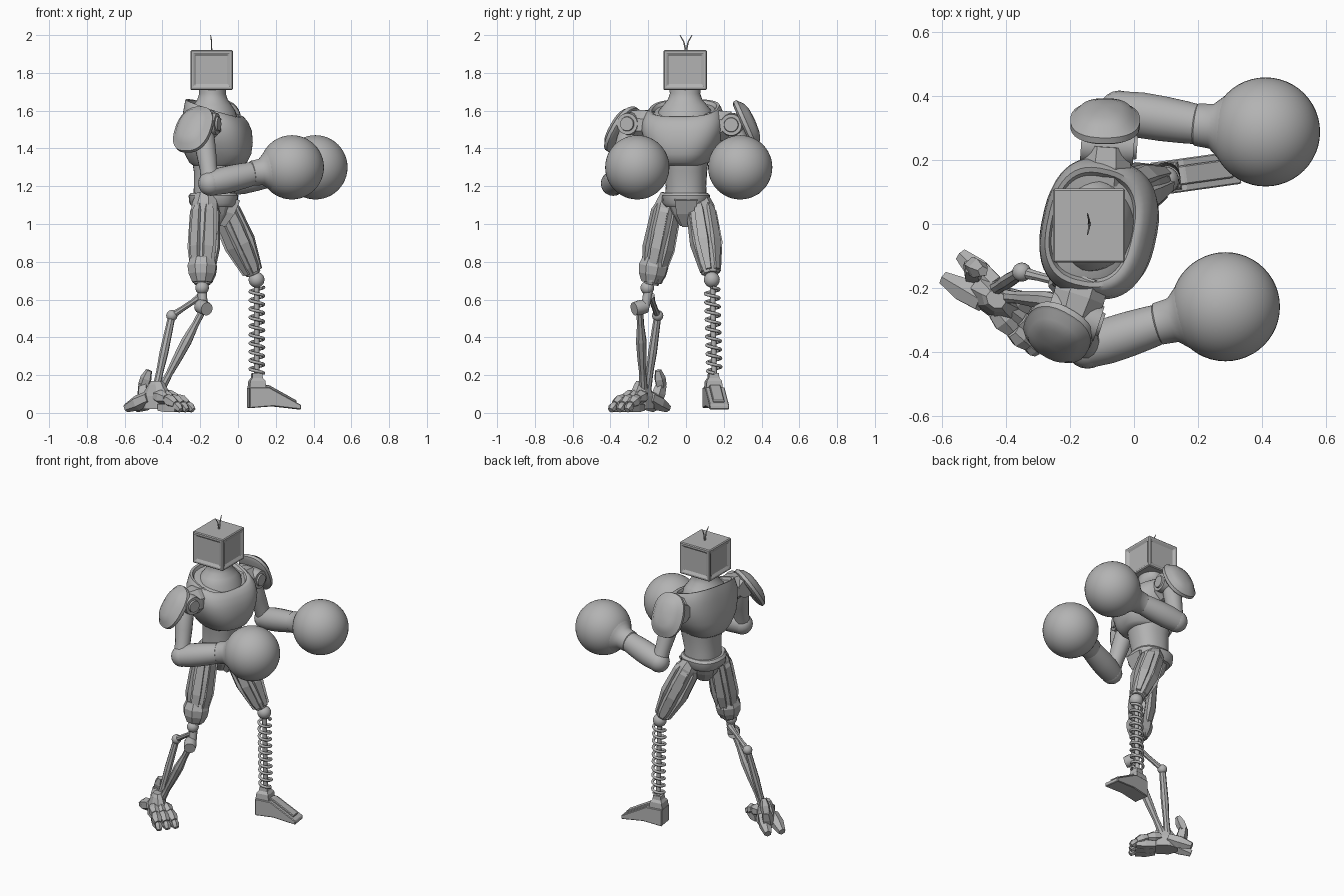
import bpy, bmesh
from math import sin, cos, pi, radians
from mathutils import Matrix, Vector

cube = bpy.data.objects.get("Cube")
if cube:
    bpy.data.objects.remove(cube, do_unlink=True)

grey = bpy.data.materials.new("plain grey")
grey.use_nodes = True
grey.diffuse_color = (0.45, 0.45, 0.45, 1)
grey.node_tree.nodes["Principled BSDF"].inputs["Base Color"].default_value = (0.45, 0.45, 0.45, 1)


def finish(name, bm, smooth=True, bevel=0):
    """Turn a bmesh into an object, keeping sharp edges sharp."""
    bmesh.ops.recalc_face_normals(bm, faces=bm.faces)
    for f in bm.faces:
        f.smooth = smooth
    for e in bm.edges:
        e.smooth = e.calc_face_angle(0) < radians(38)
    mesh = bpy.data.meshes.new(name)
    bm.to_mesh(mesh)
    bm.free()
    mesh.materials.append(grey)
    ob = bpy.data.objects.new(name, mesh)
    bpy.context.collection.objects.link(ob)
    if bevel:
        mod = ob.modifiers.new("bevel", "BEVEL")
        mod.width = bevel
    return ob


def loft(name, stations, n=32, mat=Matrix(), power=2, smooth=True, tilt=0):
    """Skin rings (z, rx, ry, x offset, tilt) into a closed body."""
    bm = bmesh.new()
    rings = []
    grow = 1 / cos(pi / n)
    for s in stations:
        z, rx, ry, ox, tilt = (list(s) + [0, 0])[:5]
        ring = []
        for i in range(n):
            a = 2 * pi * (i + 0.5) / n
            c, d = cos(a), sin(a)
            x = rx * grow * abs(c) ** (2 / power) * (1 if c > 0 else -1)
            y = ry * grow * abs(d) ** (2 / power) * (1 if d > 0 else -1)
            ring.append(bm.verts.new(mat @ Vector((x + ox, y, z - tilt * x))))
        rings.append(ring)
    for lo, hi in zip(rings, rings[1:]):
        for i in range(n):
            j = (i + 1) % n
            bm.faces.new((lo[i], lo[j], hi[j], hi[i]))
    bm.faces.new(rings[0])
    bm.faces.new(rings[-1])
    return finish(name, bm, smooth)


def frame(p, q):
    p, q = Vector(p), Vector(q)
    return Matrix.Translation(p) @ (q - p).to_track_quat('Z', 'Y').to_matrix().to_4x4(), (q - p).length


def limb(name, p, q, radii, n=20, smooth=True, flat=1):
    """Round or faceted body from p to q with radii at even steps."""
    m, length = frame(p, q)
    k = len(radii) - 1
    return loft(name, [(length * i / k, r, r * flat) for i, r in enumerate(radii)], n, m, smooth=smooth)


def ball(name, p, r, seg=32):
    bm = bmesh.new()
    bmesh.ops.create_uvsphere(bm, u_segments=seg, v_segments=seg // 2, radius=r,
                              matrix=Matrix.Translation(p))
    return finish(name, bm)


def prism(name, outline, half, mat):
    """Side outline in x and z, extruded across y."""
    bm = bmesh.new()
    sides = [[bm.verts.new(mat @ Vector((x, s * half, z))) for x, z in outline] for s in (-1, 1)]
    for side in sides:
        bm.faces.new(side)
    for i in range(len(outline)):
        j = (i + 1) % len(outline)
        bm.faces.new((sides[0][i], sides[0][j], sides[1][j], sides[1][i]))
    return finish(name, bm, False, 0.004)


def turned(x, y, z, yaw):
    return Matrix.Translation((x, y, z)) @ Matrix.Rotation(radians(yaw), 4, 'Z')


# head: boxy casing with framed, recessed panels on its sides
bm = bmesh.new()
bmesh.ops.create_cube(bm, matrix=Matrix.Translation((-0.14, -0.005, 1.815)) @ Matrix.Diagonal((0.225, 0.23, 0.21, 1)))
bm.normal_update()
sides = [f for f in bm.faces if abs(f.normal.z) < 0.5]
bmesh.ops.inset_individual(bm, faces=sides, thickness=0.03, depth=0)
bmesh.ops.inset_individual(bm, faces=sides, thickness=0.006, depth=-0.01)
finish("head", bm, False, 0.01)
for s in (-1, 1):
    limb("antenna_base", (-0.14, 0, 1.91), (-0.14, s * 0.012, 1.965), [0.004, 0.003], 6)
    limb("antenna_tip", (-0.14, s * 0.012, 1.965), (-0.145, s * 0.032, 2.0), [0.003, 0.002], 6)

# neck, chest with sloping neckline, waist, belt
loft("neck", [(1.53, .14, .15), (1.6, .12, .14), (1.63, .1, .115), (1.66, .08, .09),
              (1.69, .07, .08), (1.73, .072, .085)], 32, turned(-0.135, -0.005, 0, -6))
loft("chest", [(1.31, .125, .115, .02), (1.325, .15, .13, .025), (1.37, .172, .165, .025),
               (1.43, .18, .2, .022), (1.5, .176, .218, .02, .05), (1.56, .165, .215, .012, .15),
               (1.6, .15, .197, .005, .25), (1.615, .14, .185, 0, .33), (1.612, .128, .17, 0, .35),
               (1.595, .122, .16, 0, .35), (1.6, .1, .13, 0, .3)],
     48, turned(-0.13, -0.01, 0, -12), power=2.6)
loft("waist", [(1.12, .11, .11), (1.2, .108, .106), (1.28, .118, .112, .01), (1.35, .13, .12, .01)],
     32, turned(-0.125, 0, 0, -6), power=2.3)
loft("belt", [(1.09, .11, .105), (1.11, .126, .122), (1.15, .13, .126), (1.165, .118, .113)],
     24, turned(-0.13, 0, 0, -4), power=2.5)
loft("pelvis", [(0.99, .04, .03), (1.05, .085, .07), (1.12, .11, .105)], 10, turned(-0.13, 0, 0, 0), smooth=False)
limb("pelvis_plate", (-0.04, 0, 1.14), (-0.085, 0, 0.99), [0.06, 0.05, 0.02], 4, False, 0.9)


def arm(side, shoulder, elbow, wrist, fist, pad, pad_yaw, pad_roll, yaw):
    shoulder, elbow, wrist, fist = map(Vector, (shoulder, elbow, wrist, fist))
    s = 1 if side == "left" else -1
    # joint: hub lying fore and aft, block to the chest
    fore = turned(0, 0, 0, yaw) @ Vector((1, 0, 0))
    limb(side + "_shoulder_hub", shoulder - fore * 0.08, shoulder + fore * 0.085, [0.058, 0.062, 0.062, 0.056], 20)
    limb(side + "_shoulder_cap", shoulder + fore * 0.08, shoulder + fore * 0.095, [0.04, 0.036], 20)
    inner = shoulder - turned(0, 0, 0, yaw) @ Vector((0, s * 0.12, 0.01))
    limb(side + "_shoulder_block", inner, shoulder, [0.075, 0.08, 0.07], 8, False)
    # armour pad: shallow dome leaning in at the top
    m = (turned(*pad, pad_yaw) @ Matrix.Rotation(radians(s * pad_roll), 4, 'X')
         @ Matrix.Rotation(radians(-s * 90), 4, 'X'))
    loft(side + "_shoulder_pad", [(-.03, .095, .12), (-.02, .108, .138), (.0, .108, .138), (.004, .1, .13),
                                  (.025, .082, .108), (.04, .05, .07), (.045, .01, .015)], 28, m, 2.4)
    # arm and boxing glove
    limb(side + "_upper_arm", shoulder, elbow, [0.048, 0.055, 0.052, 0.046, 0.05], 16)
    ball(side + "_elbow", elbow, 0.066, 20)
    limb(side + "_forearm", elbow, wrist, [0.064, 0.071, 0.07, 0.066, 0.06], 20)
    m, length = frame(wrist, fist)
    loft(side + "_glove_cuff", [(-.03, .06, .06), (-.025, .066, .066), (length - .17, .07, .07),
                                (length - .145, .092, .092), (length - .11, .127, .127),
                                (length - .06, .157, .157)], 32, m)
    ball(side + "_glove", fist, 0.17, 48)


arm("right", (-0.19, -0.285, 1.53), (-0.145, -0.385, 1.215), (0.1, -0.305, 1.272), (0.285, -0.258, 1.3),
    (-0.24, -0.345, 1.505), -30, 32, -18)
arm("left", (-0.085, 0.245, 1.525), (-0.045, 0.35, 1.215), (0.22, 0.307, 1.272), (0.41, 0.287, 1.3),
    (-0.09, 0.325, 1.53), 0, 24, -4)


def thigh(side, hip, knee):
    """Faceted thigh with raised strips along it."""
    m, length = frame(hip, knee)
    loft(side + "_thigh", [(length * t, r, r * 0.9) for t, r in
                           ((0, .05), (.12, .068), (.4, .074), (.7, .068), (.9, .056), (1, .04))],
         8, m, smooth=False)
    for k in range(6):
        place = m @ Matrix.Rotation(k * pi / 3, 4, 'Z') @ Matrix.Translation((0.062, 0, 0))
        loft(side + "_thigh_panel", [(length * t, r * 0.7, r, o) for t, r, o in
                                     ((.1, .012, -.012), (.2, .022, 0), (.6, .026, .002), (.97, .014, -.018))],
             4, place, smooth=False)


thigh("right", (-0.17, -0.085, 1.16), (-0.19, -0.185, 0.68))
limb("right_knee_guard", (-0.188, -0.165, 0.82), (-0.19, -0.185, 0.69), [0.062, 0.076, 0.07, 0.05], 8, False)
thigh("left", (-0.1, 0.07, 1.14), (0.082, 0.132, 0.735))

# left shin: ball knee, spring around a rod
ball("left_knee", (0.098, 0.137, 0.705), 0.042, 24)
limb("spring_rod", (0.098, 0.14, 0.69), (0.1, 0.15, 0.17), [0.014, 0.014], 12)
curve = bpy.data.curves.new("spring", 'CURVE')
curve.dimensions = '3D'
curve.bevel_depth = 0.0085
curve.bevel_resolution = 2
turns, steps = 10, 20
path = curve.splines.new('POLY')
path.points.add(turns * steps)
for i, pt in enumerate(path.points):
    t, a = i / (turns * steps), 2 * pi * i / steps
    pt.co = (0.1 + 0.036 * cos(a), 0.138 + 0.012 * t + 0.036 * sin(a), 0.665 - 0.455 * t, 1)
coil = bpy.data.objects.new("spring_path", curve)
bpy.context.collection.objects.link(coil)
mesh = bpy.data.meshes.new_from_object(coil.evaluated_get(bpy.context.evaluated_depsgraph_get()))
bpy.data.objects.remove(coil, do_unlink=True)
mesh.materials.clear()
mesh.materials.append(grey)
mesh.shade_smooth()
bpy.context.collection.objects.link(bpy.data.objects.new("left_spring", mesh))

# left foot: wedge with a raised instep plate
m = turned(0.1, 0.145, 0, 8)
prism("left_foot", [(-.045, .135), (-.045, .025), (.08, .035), (.23, .018), (.23, .042), (.06, .135)], 0.052, m)
prism("left_instep", [(-.02, .13), (.06, .148), (.21, .065), (.2, .04)], 0.03, m)
loft("left_ankle", [(.12, .045, .045), (.17, .04, .04), (.185, .028, .028), (.21, .026, .026)], 4, m, smooth=False)

# right shin: ball knee, hinge and two slim struts
ball("right_knee", (-0.19, -0.205, 0.662), 0.036, 24)
limb("knee_stem", (-0.19, -0.2, 0.65), (-0.185, -0.215, 0.56), [0.025, 0.022], 10)
limb("knee_hinge", (-0.2, -0.215, 0.565), (-0.165, -0.275, 0.55), [0.036, 0.038, 0.034], 16)
limb("knee_link", (-0.19, -0.19, 0.62), (-0.35, -0.15, 0.515), [0.022, 0.014, 0.014, 0.018], 8)
ball("strut_joint", (-0.35, -0.15, 0.515), 0.03, 16)
limb("front_strut", (-0.18, -0.245, 0.555), (-0.41, -0.225, 0.12), [0.018, 0.018, 0.027, 0.024, 0.018, 0.022], 8, False)
limb("rear_strut", (-0.35, -0.15, 0.515), (-0.435, -0.205, 0.12), [0.018, 0.02, 0.022, 0.018, 0.02], 8, False)

# right foot: faceted ankle, jointed toes and heel spurs
m = turned(-0.43, -0.235, 0, -37)
loft("right_ankle", [(.02, .085, .055), (.09, .085, .05), (.15, .045, .035), (.17, .03, .025)], 8, m, smooth=False)
for k in (-1, 0, 1):
    points = [m @ Vector(v) for v in ((.02, k * .03, .09), (.1, k * .046, .075), (.165, k * .052, .045), (.2, k * .054, .014))]
    for j, r in enumerate((.034, .03, .022)):
        limb("toe_segment", points[j], points[j + 1], [r * 0.75, r, r * 0.65], 6, False)
    limb("toe_pad", m @ Vector((.05, k * .04, .03)), m @ Vector((.17, k * .05, .022)), [.018, .022, .016], 4, False)
for k in (-1, 1):
    limb("heel_spur", m @ Vector((-.03, k * .03, .08)), m @ Vector((-.17, k * .045, .025)), [.032, .036, .02], 6, False)
limb("heel_lever", m @ Vector((-.1, .02, .06)), m @ Vector((-.12, .04, .15)), [.028, .03, .024], 5, False)
limb("heel_lever_tip", m @ Vector((-.12, .04, .14)), m @ Vector((-.085, .045, .225)), [.024, .026, .014], 5, False)
